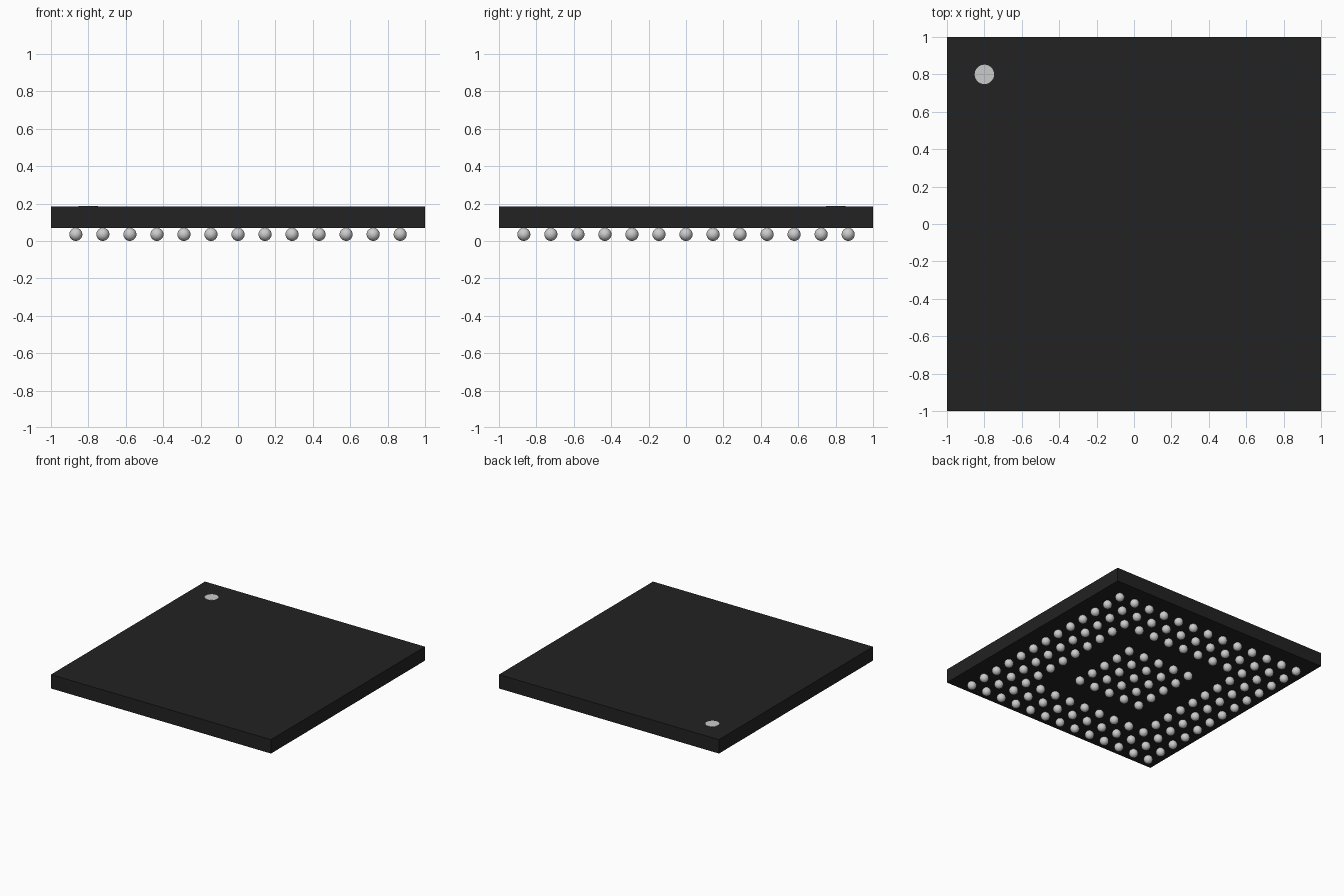
import bpy
import bmesh
from mathutils import Matrix

cube = bpy.data.objects.get("Cube")
if cube:
    bpy.data.objects.remove(cube, do_unlink=True)


def make_material(name, rgb):
    mat = bpy.data.materials.new(name)
    mat.use_nodes = True
    colour = (*rgb, 1.0)
    mat.diffuse_color = colour
    mat.node_tree.nodes["Principled BSDF"].inputs["Base Color"].default_value = colour
    return mat


def make_mesh(name, bm, mat, smooth=False):
    mesh = bpy.data.meshes.new(name)
    for face in bm.faces:
        face.smooth = smooth
    bm.to_mesh(mesh)
    bm.free()
    mesh.materials.append(mat)
    return mesh


def place(name, mesh, location):
    obj = bpy.data.objects.new(name, mesh)
    obj.location = location
    bpy.context.collection.objects.link(obj)


black = make_material("black resin", (0.016, 0.016, 0.016))
silver = make_material("solder silver", (0.6, 0.6, 0.6))

BALL_RADIUS = 0.035
BOTTOM, TOP = 0.07, 0.184
PITCH = 0.1445

# Package body: a flat square slab
bm = bmesh.new()
bmesh.ops.create_cube(bm, size=1, matrix=Matrix.Diagonal((2, 2, TOP - BOTTOM, 1)))
place("package_body", make_mesh("package_body", bm, black), (0, 0, (BOTTOM + TOP) / 2))

# Corner marker: a thin round plate on the top
bm = bmesh.new()
bmesh.ops.create_cone(bm, cap_ends=True, segments=32, radius1=0.052, radius2=0.052, depth=0.002)
place("corner_marker", make_mesh("corner_marker", bm, silver), (-0.8, 0.8, TOP + 0.001))

# Solder balls: one shared mesh, in three outer rings and a central block
bm = bmesh.new()
bmesh.ops.create_uvsphere(bm, u_segments=20, v_segments=12, radius=BALL_RADIUS)
ball = make_mesh("solder_ball", bm, silver, smooth=True)
for i in range(-6, 7):
    for j in range(-6, 7):
        if max(abs(i), abs(j)) != 3:
            place("solder_ball", ball, (i * PITCH, j * PITCH, BALL_RADIUS))
